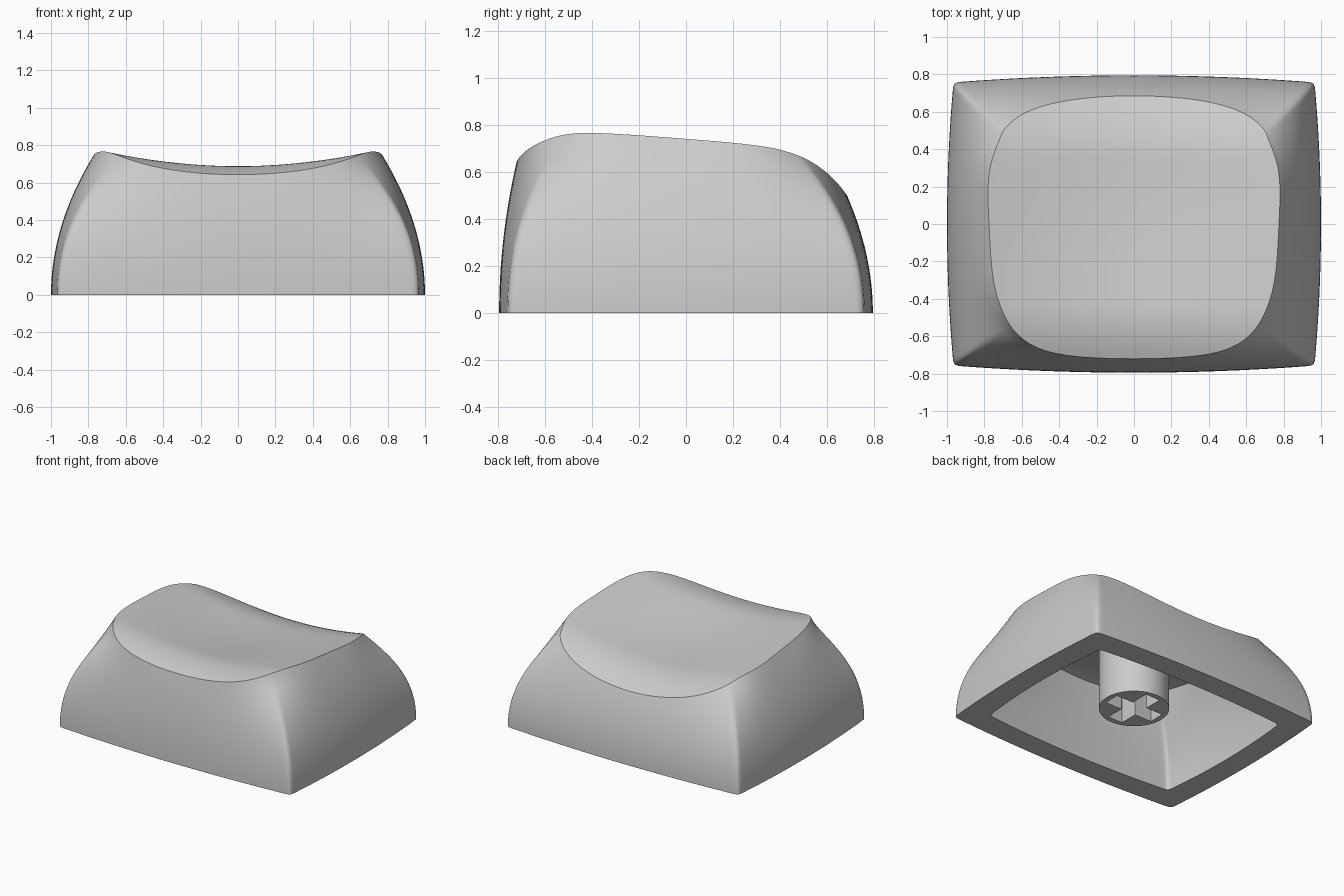
import bpy, bmesh, math

if "Cube" in bpy.data.objects:
    bpy.data.objects.remove(bpy.data.objects["Cube"])

SIDE = 44       # samples along each side of a cross-section
LEVELS = 60     # stored cross-sections up the height
WALL, ROOF = 0.17, 0.105

grey = bpy.data.materials.new("light_grey_plastic")
grey.use_nodes = True
colour = (0.6, 0.6, 0.6, 1)
grey.diffuse_color = colour
grey.node_tree.nodes["Principled BSDF"].inputs["Base Color"].default_value = colour


def dish(x, y):
    """Height of the scooped top: hollow across, rolled off at front and back."""
    front, back = max(0, -y - 0.42), max(0, y - 0.35)
    sag = max(0, 1 - (x / 0.75) ** 2 - ((y - 0.05) / 0.6) ** 2)
    return (0.648 - 0.09 * y + 0.154 * x * x
            - 0.78 * (front ** 2 + back ** 2) - 0.02 * sag ** 2)


def relax(loop, times):
    """Round the corners of a closed loop."""
    for _ in range(times):
        n = len(loop)
        loop = [tuple((loop[i - 1][a] + 2 * loop[i][a] + loop[(i + 1) % n][a]) / 4
                      for a in (0, 1)) for i in range(n)]
    return loop


def section(z, inset):
    """Outline at height z: bulged rectangle below, rounded oval towards the top."""
    q = z * z
    cx, mx = 0.965 - 0.46 * q - inset, 1 - 0.41 * q - inset
    cf, mf = 0.757 - 0.31 * q - inset, 0.795 - 0.18 * q - inset
    cb, mb = 0.757 - 0.52 * q - inset, 0.795 - 0.44 * q - inset
    steps = []
    for k in range(SIDE):
        v = 2 * k / SIDE - 1
        steps.append(0.35 * v + 0.65 * math.sin(v * math.pi / 2))
    mid, half = (cb - cf) / 2, (cb + cf) / 2

    def bulge(c, m, u):
        return m - (m - c) * u * u

    loop = [(cx * u, -bulge(cf, mf, u)) for u in steps]
    loop += [(bulge(cx, mx, u), mid + half * u) for u in steps]
    loop += [(-cx * u, bulge(cb, mb, u)) for u in steps]
    loop += [(-bulge(cx, mx, u), mid - half * u) for u in steps]
    blend = min(1, (z / 0.7) ** 4)
    power = 3.6
    outline = []
    for x, y in relax(loop, 3):
        depth = mb if y > 0 else mf
        reach = (abs(x / mx) ** power + abs(y / depth) ** power) ** (-1 / power)
        s = 1 + (reach - 1) * blend
        outline.append((x * s, y * s))
    return outline


def shell_rings(inset, drop, rows=24, caps=24):
    """Rings from the bottom edge up the wall and across the dish."""
    stack = [section(k / LEVELS, inset) for k in range(LEVELS + 1)]

    def at(i, z):
        k = min(int(z * LEVELS), LEVELS - 1)
        f = z * LEVELS - k
        a, b = stack[k][i], stack[k + 1][i]
        return a[0] + (b[0] - a[0]) * f, a[1] + (b[1] - a[1]) * f

    count = 4 * SIDE
    tops = []
    for i in range(count):
        low, high = 0.0, 1.0
        for _ in range(30):
            z = (low + high) / 2
            if z < dish(*at(i, z)) - drop:
                low = z
            else:
                high = z
        tops.append(low)
    rings = [[(*at(i, tops[i] * r / rows), tops[i] * r / rows) for i in range(count)]
             for r in range(rows + 1)]
    rim = rings[-1]
    for c in range(1, caps):
        s = 1 - c / caps
        rings.append([(x * s, y * s, dish(x * s, y * s) - drop) for x, y, _ in rim])
    return rings


def finish(name, bm, angle):
    bmesh.ops.recalc_face_normals(bm, faces=bm.faces)
    mesh = bpy.data.meshes.new(name)
    bm.to_mesh(mesh)
    bm.free()
    mesh.materials.append(grey)
    obj = bpy.data.objects.new(name, mesh)
    bpy.context.collection.objects.link(obj)
    bpy.ops.object.select_all(action="DESELECT")
    obj.select_set(True)
    bpy.context.view_layer.objects.active = obj
    bpy.ops.object.shade_smooth_by_angle(angle=math.radians(angle))
    return obj


# Hollow cap: outer skin, flat bottom edge and cavity in one surface
bm = bmesh.new()
rings = shell_rings(0, 0)[::-1] + shell_rings(WALL, ROOF)
verts = [[bm.verts.new(p) for p in ring] for ring in rings]
for a, b in zip(verts, verts[1:]):
    for i in range(len(a)):
        bm.faces.new((a[i - 1], a[i], b[i], b[i - 1]))
for ring, drop in ((verts[0], 0), (verts[-1], ROOF)):
    centre = bm.verts.new((0, 0, dish(0, 0) - drop))
    for i in range(len(ring)):
        bm.faces.new((ring[i - 1], ring[i], centre))
finish("cap_shell", bm, 36)

# Stem under the roof
BOTTOM, TOP = 0.09, 0.57
bm = bmesh.new()
bmesh.ops.create_cone(bm, cap_ends=True, segments=64, radius1=0.24, radius2=0.24,
                      depth=TOP - BOTTOM)
bmesh.ops.translate(bm, verts=bm.verts, vec=(0, 0, (TOP + BOTTOM) / 2))
stem = finish("stem", bm, 30)

# Cross-shaped socket cut into the stem
bm = bmesh.new()
L, T = 0.2, 0.06
outline = []
for turn in range(4):
    c, s = round(math.cos(turn * math.pi / 2)), round(math.sin(turn * math.pi / 2))
    for x, y in ((L, -T), (L, T), (T, T)):
        outline.append(bm.verts.new((x * c - y * s, x * s + y * c, 0)))
face = bm.faces.new(outline)
up = bmesh.ops.extrude_face_region(bm, geom=[face])["geom"]
bmesh.ops.translate(bm, verts=[v for v in up if isinstance(v, bmesh.types.BMVert)],
                    vec=(0, 0, 0.42))
cutter = finish("socket_cutter", bm, 30)
cutter.hide_render = True

cut = stem.modifiers.new("socket", "BOOLEAN")
cut.operation = "DIFFERENCE"
cut.solver = "EXACT"
cut.object = cutter
bpy.ops.object.select_all(action="DESELECT")
stem.select_set(True)
bpy.context.view_layer.objects.active = stem
bpy.ops.object.modifier_apply(modifier=cut.name)
bpy.data.objects.remove(cutter)
bpy.ops.object.shade_smooth_by_angle(angle=math.radians(30))
